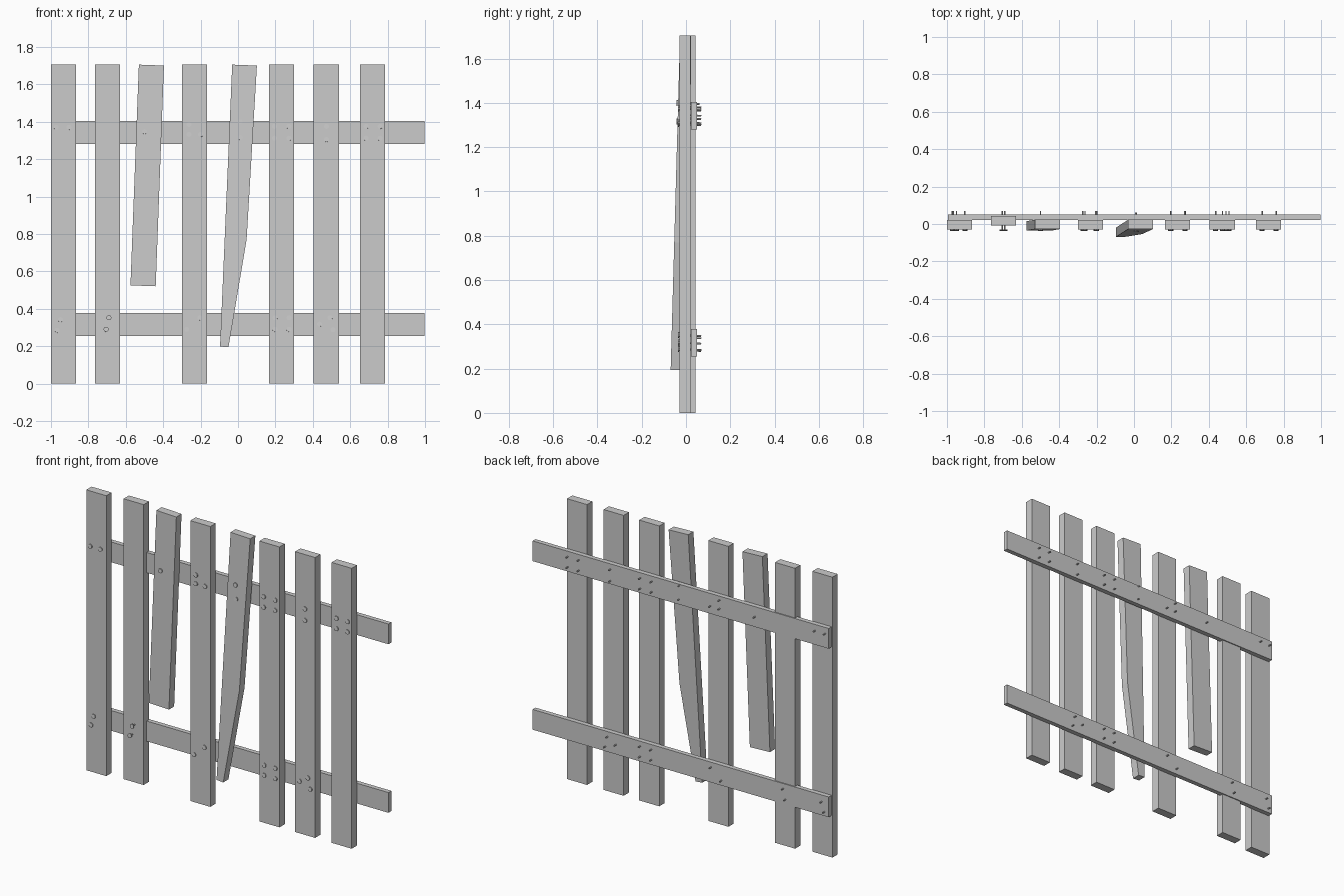
import bpy, bmesh, math
from mathutils import Matrix

if "Cube" in bpy.data.objects:
    bpy.data.objects.remove(bpy.data.objects["Cube"])

TOP = 1.705
FRONT, THICK = -0.03, 0.051


def prism(name, outline, y_front, depth, lean=0.0):
    """Extrude an x/z outline along y; lean pushes the lower end forward."""
    bm = bmesh.new()
    def ring(y):
        return [bm.verts.new((x, y - lean * (TOP - z), z)) for x, z in outline]
    front, back = ring(y_front), ring(y_front + depth)
    bm.faces.new(front)
    bm.faces.new(back[::-1])
    n = len(outline)
    for i in range(n):
        j = (i + 1) % n
        bm.faces.new((front[j], front[i], back[i], back[j]))
    bmesh.ops.recalc_face_normals(bm, faces=bm.faces)
    mesh = bpy.data.meshes.new(name)
    bm.to_mesh(mesh)
    bm.free()
    ob = bpy.data.objects.new(name, mesh)
    bpy.context.collection.objects.link(ob)
    return ob


def board(name, x0, x1, z0, z1, y_front, depth):
    return prism(name, [(x0, z0), (x1, z0), (x1, z1), (x0, z1)], y_front, depth)


# Horizontal rails
board("upper_rail", -0.995, 0.997, 1.28, 1.403, 0.022, 0.028)
board("lower_rail", -0.995, 0.997, 0.255, 0.378, 0.022, 0.028)

# Straight pickets; the second one is set back into the rails
for i, (left, y) in enumerate([(-1.0, FRONT), (-0.765, -0.007), (-0.3, FRONT),
                               (0.165, FRONT), (0.405, FRONT), (0.651, FRONT)]):
    board(f"picket_{i + 1}", left, left + 0.135, 0, TOP, y, THICK)

# Crooked pickets: a short one and a split one
prism("short_picket", [(-0.575, 0.525), (-0.44, 0.52), (-0.396, 1.70), (-0.53, TOP)],
      -0.027, 0.05, 0.007)
prism("split_picket", [(-0.096, 0.198), (-0.051, 0.194), (0.046, 0.77),
                       (0.101, 1.70), (-0.031, TOP)], -0.027, 0.05, 0.028)

# Nail mesh shared by all nails: head at the origin, shaft along +y
bm = bmesh.new()
turn = Matrix.Rotation(math.radians(90), 4, 'X')
for radius, y0, y1 in [(0.0135, 0.0, 0.006), (0.004, 0.004, 0.105)]:
    bmesh.ops.create_cone(bm, cap_ends=True, segments=10, radius1=radius,
                          radius2=radius, depth=y1 - y0,
                          matrix=Matrix.Translation((0, (y0 + y1) / 2, 0)) @ turn)
nail_mesh = bpy.data.meshes.new("nail")
bm.to_mesh(nail_mesh)
bm.free()

# Nail positions (x, z)
upper_nails = [(-0.972, 1.37), (-0.904, 1.37), (-0.5, 1.347),
               (-0.262, 1.385), (-0.262, 1.332), (-0.2, 1.332),
               (0.01, 1.4), (0.013, 1.315),
               (0.473, 1.375), (0.473, 1.305)]
lower_nails = [(-0.949, 0.342), (-0.967, 0.285), (-0.69, 0.352), (-0.705, 0.29),
               (-0.274, 0.29), (-0.204, 0.352),
               (0.436, 0.318), (0.492, 0.352), (0.508, 0.288)]
# Square groups of four
upper_nails += [(x, z) for x in (0.195, 0.272) for z in (1.375, 1.312)]
upper_nails += [(x, z) for x in (0.685, 0.76) for z in (1.375, 1.312)]
lower_nails += [(x, z) for x in (0.198, 0.273) for z in (0.352, 0.29)]

for i, (x, z) in enumerate(upper_nails + lower_nails):
    nail = bpy.data.objects.new(f"nail_{i + 1}", nail_mesh)
    # heads on the leaning split picket sit further forward
    y = -0.043 if abs(x) < 0.05 else -0.036
    nail.location = (x, y, z)
    nail.rotation_euler.x = math.radians(-3)
    bpy.context.collection.objects.link(nail)
